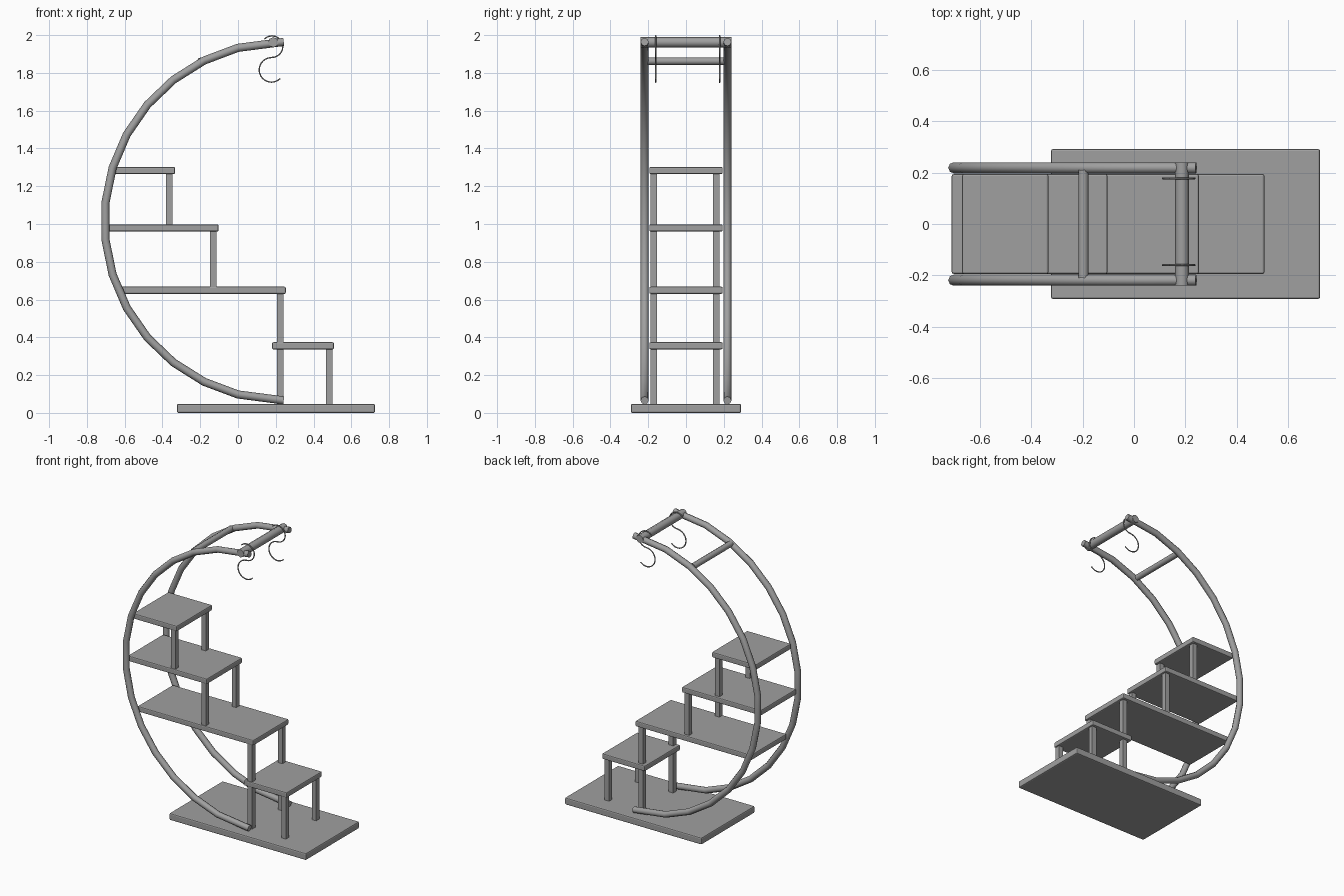
import bpy
from math import cos, sin, radians

cube = bpy.data.objects.get("Cube")
if cube:
    bpy.data.objects.remove(cube, do_unlink=True)

grey = bpy.data.materials.new("plain grey")
grey.use_nodes = True
grey.diffuse_color = (0.35, 0.35, 0.35, 1)
grey.node_tree.nodes["Principled BSDF"].inputs["Base Color"].default_value = (0.35, 0.35, 0.35, 1)


def box(name, x, y, z, bevel=0.0):
    """Box spanning the given (low, high) ranges."""
    spans = (x, y, z)
    bpy.ops.mesh.primitive_cube_add(size=1, location=[sum(s) / 2 for s in spans])
    ob = bpy.context.object
    ob.name = name
    ob.scale = [s[1] - s[0] for s in spans]
    bpy.ops.object.transform_apply(location=False, rotation=False, scale=True)
    ob.data.materials.append(grey)
    if bevel:
        mod = ob.modifiers.new("soft edges", "BEVEL")
        mod.width = bevel
        mod.segments = 2
    return ob


def tube(name, points, radius, resolution=2):
    """Round tube along a path of points, turned into a mesh."""
    curve = bpy.data.curves.new(name, "CURVE")
    curve.dimensions = "3D"
    curve.bevel_depth = radius
    curve.bevel_resolution = resolution
    curve.use_fill_caps = True
    spline = curve.splines.new("POLY")
    spline.points.add(len(points) - 1)
    for point, co in zip(spline.points, points):
        point.co = (*co, 1)
    curve.materials.append(grey)
    ob = bpy.data.objects.new(name, curve)
    bpy.context.collection.objects.link(ob)
    bpy.ops.object.select_all(action="DESELECT")
    ob.select_set(True)
    bpy.context.view_layer.objects.active = ob
    bpy.ops.object.convert(target="MESH")
    bpy.ops.object.shade_smooth_by_angle(angle=radians(50))


def arc(cx, cz, r, y, angles):
    return [(cx + r * cos(radians(a)), y, cz + r * sin(radians(a))) for a in angles]


# Base board
box("base", (-0.323, 0.725), (-0.292, 0.292), (0, 0.048), 0.008)

# Shelves, each with a pair of legs: x range, top height, leg x, leg foot height
shelves = {
    "low_shelf": ((0.18, 0.508), 0.374, 0.482, 0.045),
    "wide_shelf": ((-0.635, 0.253), 0.668, 0.223, 0.045),
    "middle_shelf": ((-0.71, -0.103), 0.998, -0.131, 0.665),
    "high_shelf": ((-0.67, -0.333), 1.302, -0.364, 0.995),
}
for name, (span, top, leg_x, foot) in shelves.items():
    box(name, span, (-0.194, 0.194), (top - 0.038, top), 0.007)
    for side, y in (("right", -0.171), ("left", 0.16)):
        box(f"{name}_leg_{side}", (leg_x - 0.017, leg_x + 0.017),
            (y - 0.017, y + 0.017), (foot, top - 0.034))

# Two half-circle side rails
step = (180 - 2 * 14.8) / 13
angles = [90] + [104.8 + step * i for i in range(14)] + [270]
for side, y in (("right", -0.219), ("left", 0.219)):
    tube(f"arch_rail_{side}", arc(0.242, 1.015, 0.949, y, angles), 0.0215)

# Cross bars between the rails
tube("top_bar", [(0.187, -0.24, 1.962), (0.187, 0.24, 1.962)], 0.027)
tube("rear_bar", [(-0.197, -0.21, 1.862), (-0.197, 0.21, 1.862)], 0.02)

# Wire hooks hanging from the top bar
for side, y in (("right", -0.16), ("left", 0.178)):
    upper = arc(0.18, 1.939, 0.057, y, range(135, -91, -15))
    lower = arc(0.177, 1.816, 0.065, y, range(105, 322, 15))
    tube(f"hook_{side}", upper + lower, 0.004, 1)
